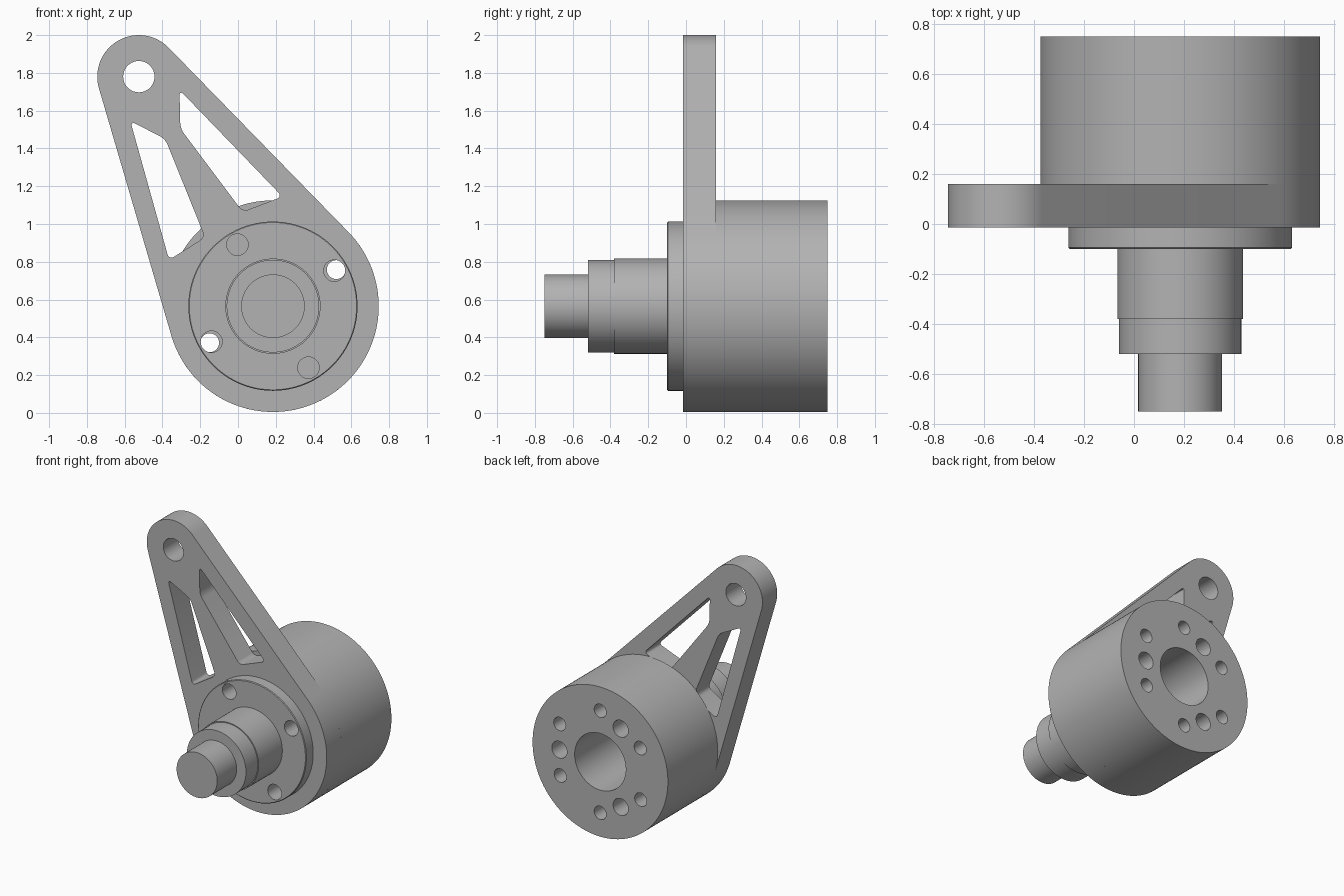
import bpy, bmesh, math
from mathutils import Vector, Matrix

if "Cube" in bpy.data.objects:
    bpy.data.objects.remove(bpy.data.objects["Cube"], do_unlink=True)

HUB, TIP = (0.185, 0.565), (-0.525, 1.78)
HUB_R, TIP_R = 0.56, 0.22
ARM_FRONT, ARM_BACK, BODY_BACK = -0.015, 0.16, 0.75

metal = bpy.data.materials.new("grey metal")
metal.use_nodes = True
metal.diffuse_color = (0.45, 0.45, 0.45, 1)
metal.node_tree.nodes["Principled BSDF"].inputs["Base Color"].default_value = (0.45, 0.45, 0.45, 1)


def make_object(name, bm):
    bmesh.ops.recalc_face_normals(bm, faces=bm.faces)
    mesh = bpy.data.meshes.new(name)
    bm.to_mesh(mesh)
    bm.free()
    mesh.materials.append(metal)
    obj = bpy.data.objects.new(name, mesh)
    bpy.context.collection.objects.link(obj)
    return obj


def arc(centre, radius, start, end, steps):
    angles = [math.radians(start + (end - start) * i / steps) for i in range(steps + 1)]
    return [(centre[0] + radius * math.cos(a), centre[1] + radius * math.sin(a)) for a in angles]


def prism(name, outline, front, back, rounding=0):
    """Extrude an x-z outline along y, optionally rounding its corners."""
    bm = bmesh.new()
    face = bm.faces.new([bm.verts.new((x, front, z)) for x, z in outline])
    extruded = bmesh.ops.extrude_face_region(bm, geom=[face])["geom"]
    bmesh.ops.translate(bm, vec=(0, back - front, 0),
                        verts=[v for v in extruded if isinstance(v, bmesh.types.BMVert)])
    if rounding:
        corners = [e for e in bm.edges if abs(e.verts[0].co.y - e.verts[1].co.y) > 0.01]
        bmesh.ops.bevel(bm, geom=corners, offset=rounding, segments=5, profile=0.5, affect='EDGES')
    return make_object(name, bm)


def lathe(name, profile):
    """Turn a (radius, y) profile about the hub axis."""
    bm = bmesh.new()
    verts = [bm.verts.new((r, y, 0)) for r, y in profile]
    edges = [bm.edges.new(pair) for pair in zip(verts, verts[1:])]
    bmesh.ops.spin(bm, geom=verts + edges, cent=(0, 0, 0), axis=(0, 1, 0),
                   angle=math.tau, steps=96, use_duplicate=False)
    bmesh.ops.remove_doubles(bm, verts=bm.verts, dist=1e-4)
    bmesh.ops.translate(bm, vec=(HUB[0], 0, HUB[1]), verts=bm.verts)
    return make_object(name, bm)


def hole(centre, radius, front, back):
    return prism("hole_cutter", arc(centre, radius, 0, 350, 35) if radius < 0.1
                 else arc(centre, radius, 0, 355, 71), front, back)


def around_hub(angle, pitch):
    a = math.radians(angle)
    return (HUB[0] + pitch * math.cos(a), HUB[1] + pitch * math.sin(a))


def cut(obj, cutters):
    for cutter in cutters:
        cutter.hide_render = True
        mod = obj.modifiers.new("cut", 'BOOLEAN')
        mod.operation, mod.solver, mod.object = 'DIFFERENCE', 'EXACT', cutter
    bpy.context.view_layer.update()
    evaluated = obj.evaluated_get(bpy.context.evaluated_depsgraph_get())
    mesh = bpy.data.meshes.new_from_object(evaluated)
    obj.modifiers.clear()
    obj.data = mesh


# Tapered arm: two arcs joined by their outer tangents
axis = Vector(TIP) - Vector(HUB)
lean = math.degrees(math.atan2(axis.y, axis.x))
spread = math.degrees(math.acos((HUB_R - TIP_R) / axis.length))
arm = prism("arm", arc(TIP, TIP_R, lean - spread, lean + spread, 40)
            + arc(HUB, HUB_R, lean + spread, lean - spread + 360, 72), ARM_FRONT, ARM_BACK)

# Rear housing, and front flange with stepped shaft
housing = prism("housing", arc(HUB, HUB_R, 0, 357.5, 143), ARM_BACK, BODY_BACK)
shaft = lathe("flange_and_shaft", [
    (0, ARM_FRONT), (0.448, ARM_FRONT), (0.448, -0.095), (0.443, -0.1), (0.252, -0.1),
    (0.252, -0.38), (0.245, -0.38), (0.245, -0.52), (0.168, -0.52), (0.168, -0.75), (0, -0.75)])

# Arm windows and tip eye
windows = [
    prism("window_cutter", [(-0.57, 1.545), (-0.385, 1.45), (-0.175, 0.93), (-0.365, 0.81)],
          -0.3, 0.3, 0.03),
    prism("window_cutter", [(-0.31, 1.71), (-0.305, 1.505), (0.025, 1.065), (0.235, 1.145)],
          -0.3, 0.3, 0.03)]
eye = hole(TIP, 0.083, -0.3, 0.3)

# Bolt holes: four in the flange, two of them running right through
front_holes = [hole(around_hub(a, 0.376), 0.057, -0.3, 0.06) for a in (30, 120, 210, 300)]
through_holes = [hole(around_hub(a, 0.387), 0.05, -0.005, 0.9) for a in (30, 210)]

# Rear bore and ring of blind holes
bore = hole(HUB, 0.212, 0.22, 0.9)
blind_holes = [hole(around_hub(a, 0.382), 0.05, 0.4, 0.9) for a in (90, 150, 270, 330)]
large_holes = [hole(around_hub(a, 0.338), 0.063, 0.4, 0.9) for a in (0, 120, 240)]

cut(arm, windows + [eye] + front_holes + through_holes)
cut(shaft, front_holes)
cut(housing, [bore] + through_holes + blind_holes + large_holes)

for cutter in windows + [eye, bore] + front_holes + through_holes + blind_holes + large_holes:
    bpy.data.objects.remove(cutter, do_unlink=True)

# Smooth round walls, keep machined edges crisp
bpy.ops.object.select_all(action='DESELECT')
for obj in (arm, housing, shaft):
    obj.select_set(True)
bpy.context.view_layer.objects.active = arm
bpy.ops.object.shade_smooth_by_angle(angle=math.radians(30))
